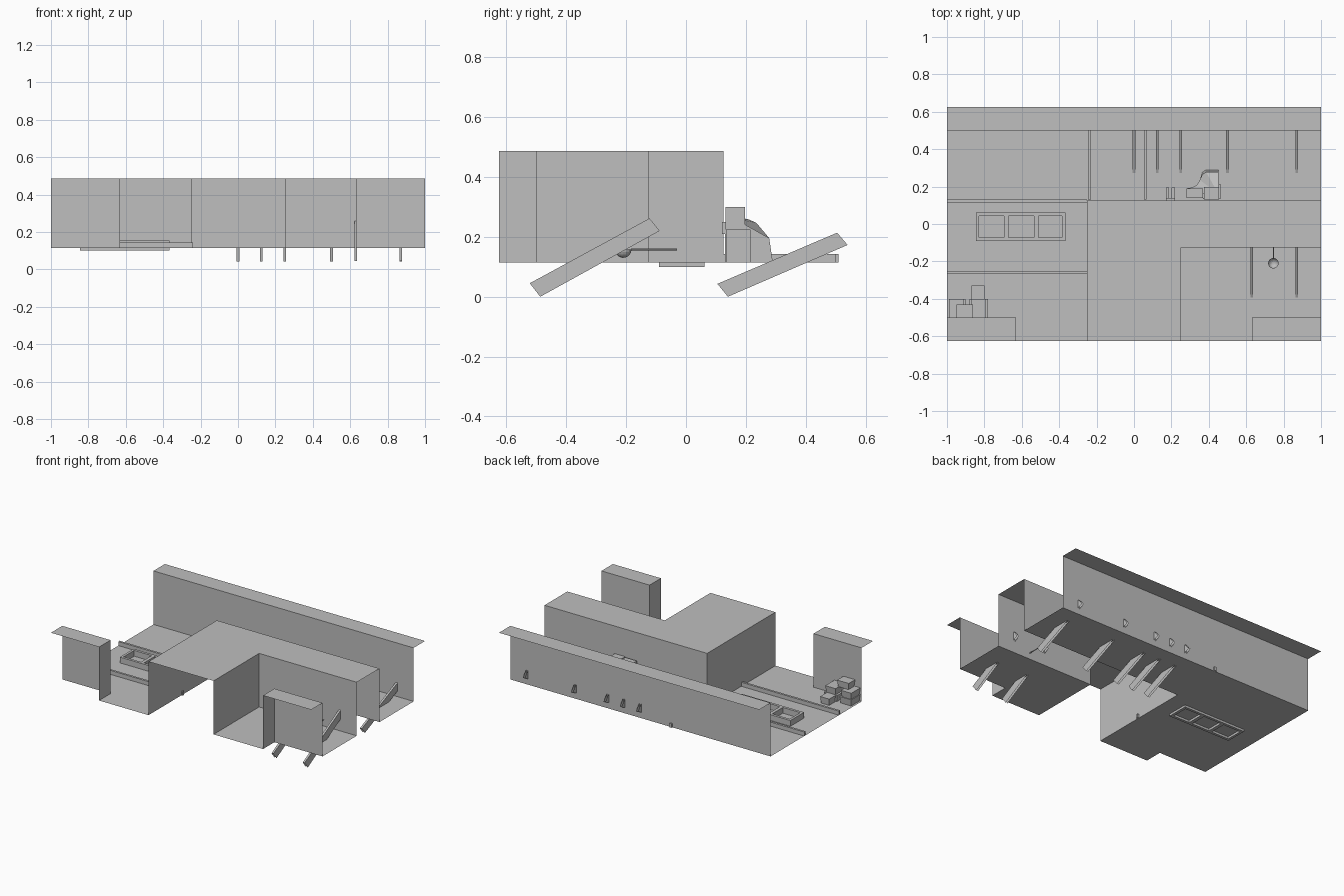
import bpy
import bmesh
from math import pi
from mathutils import Matrix, Vector

old = bpy.data.objects.get("Cube")
if old:
    bpy.data.objects.remove(old, do_unlink=True)

FLOOR, TOP = 0.115, 0.487      # heights of the floor and of the wall tops
END, EDGE = 1.0, 0.625         # half length and half depth of the plan
INNER, CORE = 0.5, 0.125       # wall line and half depth of the central mass
SIDE, NICHE = 0.25, 0.63       # half width of the core and start of the niches

grey = bpy.data.materials.new("plain_grey")
grey.use_nodes = True
colour = (0.52, 0.52, 0.52, 1)
grey.diffuse_color = colour
grey.node_tree.nodes["Principled BSDF"].inputs["Base Color"].default_value = colour


def finish(name, bm):
    mesh = bpy.data.meshes.new(name)
    bm.to_mesh(mesh)
    bm.free()
    mesh.materials.append(grey)
    obj = bpy.data.objects.new(name, mesh)
    bpy.context.collection.objects.link(obj)
    return obj


def add_face(bm, points):
    bm.faces.new([bm.verts.new(p) for p in points])


def slab(name, outline, z):
    """Flat sheet with the given plan outline."""
    bm = bmesh.new()
    add_face(bm, [(x, y, z) for x, y in outline])
    return finish(name, bm)


def rect(x0, x1, y0, y1):
    return [(x0, y0), (x1, y0), (x1, y1), (x0, y1)]


def wall(name, path):
    """Upright sheets along a plan path, facing right of the path."""
    bm = bmesh.new()
    for (ax, ay), (bx, by) in zip(path, path[1:]):
        add_face(bm, [(ax, ay, FLOOR), (bx, by, FLOOR), (bx, by, TOP), (ax, ay, TOP)])
    bmesh.ops.remove_doubles(bm, verts=bm.verts, dist=1e-4)
    return finish(name, bm)


def add_box(bm, x0, x1, y0, y1, z0, z1, taper=1.0):
    size = Vector((x1 - x0, y1 - y0, z1 - z0))
    mid = Vector((x0 + x1, y0 + y1, z0 + z1)) / 2
    verts = bmesh.ops.create_cube(bm, size=1)["verts"]
    for v in verts:
        if v.co.z < 0:
            v.co.xy *= taper
        v.co = v.co * size + mid


def box(name, *bounds, taper=1.0):
    bm = bmesh.new()
    add_box(bm, *bounds, taper=taper)
    return finish(name, bm)


# Floors: left room with the rear corridor, and the front right room
slab("main_floor", [(-END, -INNER), (-NICHE, -INNER), (-NICHE, -EDGE), (-SIDE, -EDGE),
                    (-SIDE, CORE), (END, CORE), (END, INNER), (-END, INNER)], FLOOR)
slab("right_room_floor", [(SIDE, -EDGE), (NICHE, -EDGE), (NICHE, -INNER),
                          (END, -INNER), (END, -CORE), (SIDE, -CORE)], FLOOR)

# Walls
wall("back_wall", [(-END, INNER), (END, INNER)])
wall("core_outer_wall", [(END, CORE), (-SIDE, CORE), (-SIDE, -EDGE)])
wall("core_inner_wall", [(SIDE, -EDGE), (SIDE, -CORE), (END, -CORE)])
wall("front_wall_right", [(-NICHE, -EDGE), (-NICHE, -INNER), (-END, -INNER)])
wall("front_wall_left", [(END, -INNER), (NICHE, -INNER), (NICHE, -EDGE)])

# Flat wall tops
slab("back_wall_top", rect(-END, END, INNER, EDGE), TOP)
slab("front_wall_top_right", rect(-END, -NICHE, -EDGE, -INNER), TOP)
slab("front_wall_top_left", rect(NICHE, END, -EDGE, -INNER), TOP)
slab("core_top", [(-SIDE, -EDGE), (SIDE, -EDGE), (SIDE, -CORE),
                  (END, -CORE), (END, CORE), (-SIDE, CORE)], TOP)

# Low kerbs on the floor
KERB = FLOOR + 0.028
box("rear_kerb", -END, -SIDE, 0.115, 0.13, FLOOR, KERB)
box("front_kerb", -END, -0.24, -0.265, -0.25, FLOOR, KERB)
box("corridor_kerb_right", -0.245, -0.23, 0.13, 0.51, FLOOR, KERB)
box("corridor_kerb_left", 0.053, 0.068, 0.13, INNER, FLOOR, KERB)


# Sloping braces: thin channels open at the underside
def brace(name, x, side):
    bm = bmesh.new()
    half = 0.007
    left, right = ([bm.verts.new((x + s * half, y, z)) for y, z in side] for s in (-1, 1))
    bm.faces.new(left[::-1])
    bm.faces.new(right)
    bm.faces.new([left[0], left[1], right[1], right[0]])
    bmesh.ops.recalc_face_normals(bm, faces=bm.faces)
    return finish(name, bm)


corridor_side = [(0.105, 0.043), (0.505, 0.214), (0.54, 0.173), (0.14, 0)]
room_side = [(-0.522, 0.045), (-0.122, 0.262), (-0.088, 0.22), (-0.487, 0)]
for x in (0, 0.125, 0.25, 0.5, 0.87):
    brace("corridor_brace", x, corridor_side)
for x in (0.63, 0.87):
    brace("room_brace", x, room_side)

# Three-bay frame set through the floor
bm = bmesh.new()
LOW, HIGH = 0.1, 0.155
add_box(bm, -0.845, -0.365, -0.09, -0.072, LOW, HIGH)
add_box(bm, -0.845, -0.365, 0.043, 0.061, LOW, HIGH)
for x0, x1 in ((-0.845, -0.828), (-0.694, -0.671), (-0.534, -0.51), (-0.384, -0.365)):
    add_box(bm, x0, x1, -0.072, 0.043, LOW, HIGH)
finish("three_bay_frame", bm)

# Stacked crates in the corner
STEP = 0.046
crates = [(-0.99, -0.9, -0.4, 0), (-0.88, -0.78, -0.4, 0), (-0.87, -0.8, -0.33, 0),
          (-0.99, -0.91, -0.4, 1), (-0.87, -0.79, -0.4, 1), (-0.95, -0.86, -0.43, 2)]
for x0, x1, y1, level in crates:
    z = FLOOR + level * STEP
    depth = 0.07 if level == 2 or y1 > -0.4 else 0.1
    box("crate", x0, x1, y1 - depth, y1, z, z + STEP, taper=0.88)

# Hanging pan with a long handle
bm = bmesh.new()
bmesh.ops.create_uvsphere(bm, u_segments=16, v_segments=10, radius=0.028)
bmesh.ops.delete(bm, geom=[v for v in bm.verts if v.co.z > 0.001], context="VERTS")
bmesh.ops.translate(bm, verts=bm.verts, vec=(0.745, -0.21, 0.158))
finish("pan_bowl", bm)
bm = bmesh.new()
place = Matrix.Translation((0.745, -0.107, 0.158)) @ Matrix.Rotation(pi / 2, 4, "X")
bmesh.ops.create_cone(bm, cap_ends=True, segments=8, radius1=0.003, radius2=0.003,
                      depth=0.155, matrix=place)
finish("pan_handle", bm)

# Curved machine against the core wall
box("machine_base", 0.37, 0.462, 0.135, 0.215, FLOOR, 0.225)
box("machine_head", 0.375, 0.455, 0.132, 0.197, 0.225, 0.3)
box("machine_tower", 0.28, 0.37, 0.138, 0.19, FLOOR, 0.298)
box("machine_step", 0.38, 0.452, 0.215, 0.275, FLOOR, 0.195)
outline = [(0.28, 0.16), (0.452, 0.16), (0.452, 0.29), (0.385, 0.29), (0.365, 0.275),
           (0.352, 0.235), (0.335, 0.208), (0.31, 0.195), (0.28, 0.19)]
bm = bmesh.new()
low = [bm.verts.new((x, y, FLOOR)) for x, y in outline]
high = [bm.verts.new((x, y - 0.012 * (y > 0.25), 0.262 - 6 * max(0, y - 0.185) ** 2))
        for x, y in outline]
bm.faces.new(low[::-1])
bm.faces.new(high)
for i in range(len(low)):
    j = (i + 1) % len(low)
    bm.faces.new([low[i], low[j], high[j], high[i]])
bmesh.ops.triangulate(bm, faces=[f for f in bm.faces if len(f.verts) > 4])
finish("machine_hood", bm)

# Small twin stand beside the machine
for x in (0.17, 0.2):
    box("stand_post", x, x + 0.018, 0.13, 0.195, FLOOR, 0.235)
box("stand_shelf", 0.17, 0.218, 0.12, 0.14, 0.21, 0.25)
